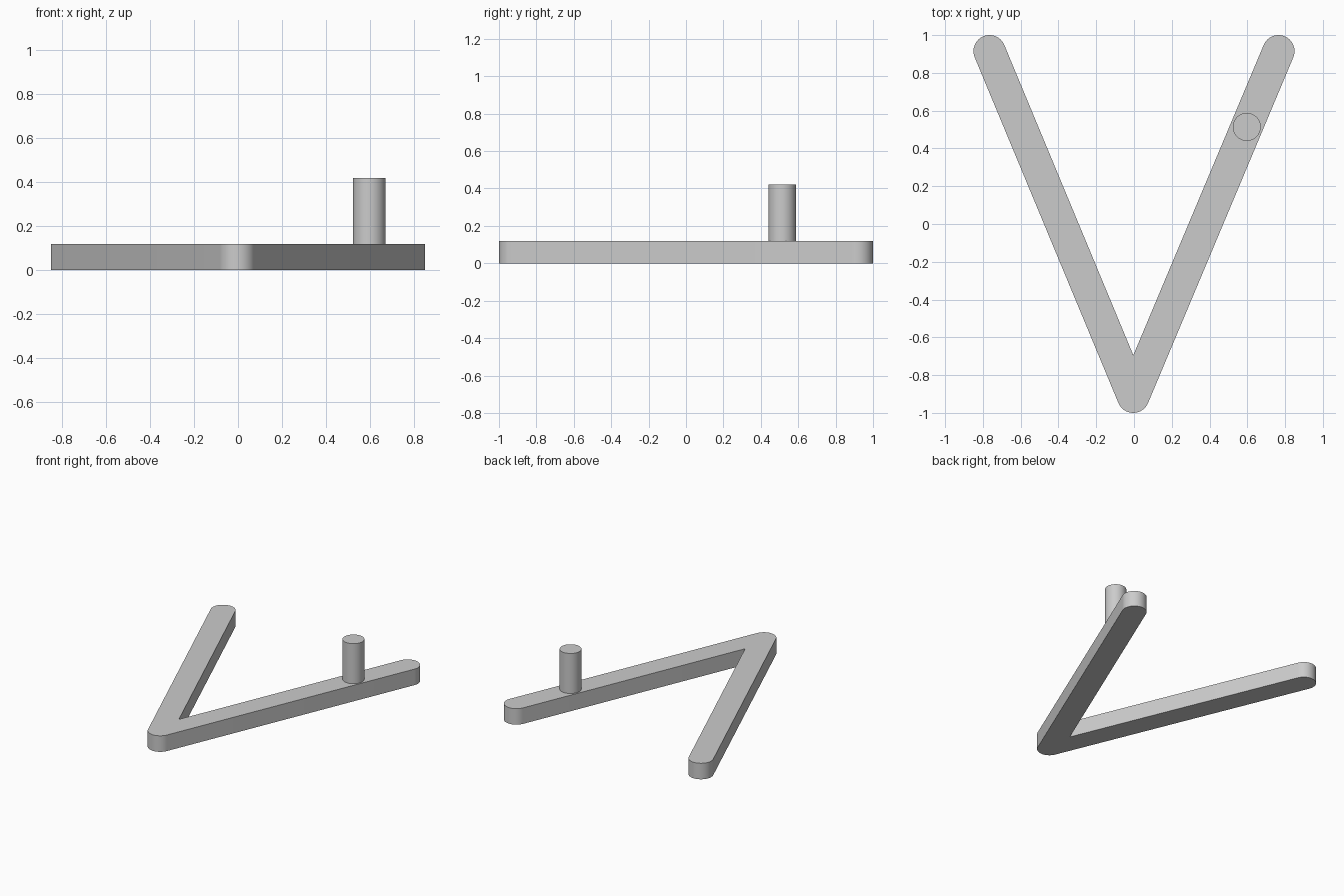
import bpy, bmesh, math
from mathutils import Vector

cube = bpy.data.objects.get("Cube")
if cube:
    bpy.data.objects.remove(cube, do_unlink=True)

grey = bpy.data.materials.new("plain_grey")
grey.use_nodes = True
colour = (0.6, 0.6, 0.6, 1.0)
grey.diffuse_color = colour
grey.node_tree.nodes["Principled BSDF"].inputs["Base Color"].default_value = colour

RADIUS, THICK = 0.085, 0.12
APEX = Vector((-0.004, -0.915))
LEFT_TIP = Vector((0.765, 0.915))
RIGHT_TIP = Vector((-0.765, 0.915))


def arc(centre, start, end, steps=24):
    """Points on a rounded end, from one angle to another."""
    angles = [start + (end - start) * i / steps for i in range(steps + 1)]
    return [centre + RADIUS * Vector((math.cos(a), math.sin(a))) for a in angles]


def prism(name, outline, bottom, top):
    """Extrude a flat outline upward into a solid with smooth round sides."""
    bm = bmesh.new()
    face = bm.faces.new([bm.verts.new((p.x, p.y, bottom)) for p in outline])
    extruded = bmesh.ops.extrude_face_region(bm, geom=[face], use_keep_orig=True)
    verts = [g for g in extruded["geom"] if isinstance(g, bmesh.types.BMVert)]
    bmesh.ops.translate(bm, verts=verts, vec=(0, 0, top - bottom))
    bmesh.ops.recalc_face_normals(bm, faces=bm.faces)
    mesh = bpy.data.meshes.new(name)
    bm.to_mesh(mesh)
    bm.free()
    mesh.materials.append(grey)
    obj = bpy.data.objects.new(name, mesh)
    bpy.context.collection.objects.link(obj)
    bpy.ops.object.select_all(action="DESELECT")
    obj.select_set(True)
    bpy.context.view_layer.objects.active = obj
    bpy.ops.object.shade_smooth_by_angle(angle=math.radians(30))


# V-shaped base: three rounded ends and the sharp inner notch
left_dir, right_dir = (LEFT_TIP - APEX).normalized(), (RIGHT_TIP - APEX).normalized()
left_angle = math.atan2(left_dir.y, left_dir.x)
right_angle = math.atan2(right_dir.y, right_dir.x)
quarter = math.pi / 2
middle = (left_dir + right_dir).normalized()
notch = APEX + middle * RADIUS / math.sin((right_angle - left_angle) / 2)
outline = (arc(LEFT_TIP, left_angle - quarter, left_angle + quarter)
           + [notch]
           + arc(RIGHT_TIP, right_angle - quarter, right_angle + quarter)
           + arc(APEX, right_angle + quarter, left_angle + 3 * quarter))
prism("v_base", outline, 0, THICK)

# Upright round peg on the left arm
peg_centre, peg_radius = Vector((0.597, 0.514)), 0.074
circle = [peg_centre + peg_radius * Vector((math.cos(a), math.sin(a)))
          for a in (math.tau * i / 48 for i in range(48))]
prism("peg", circle, THICK, 0.42)
